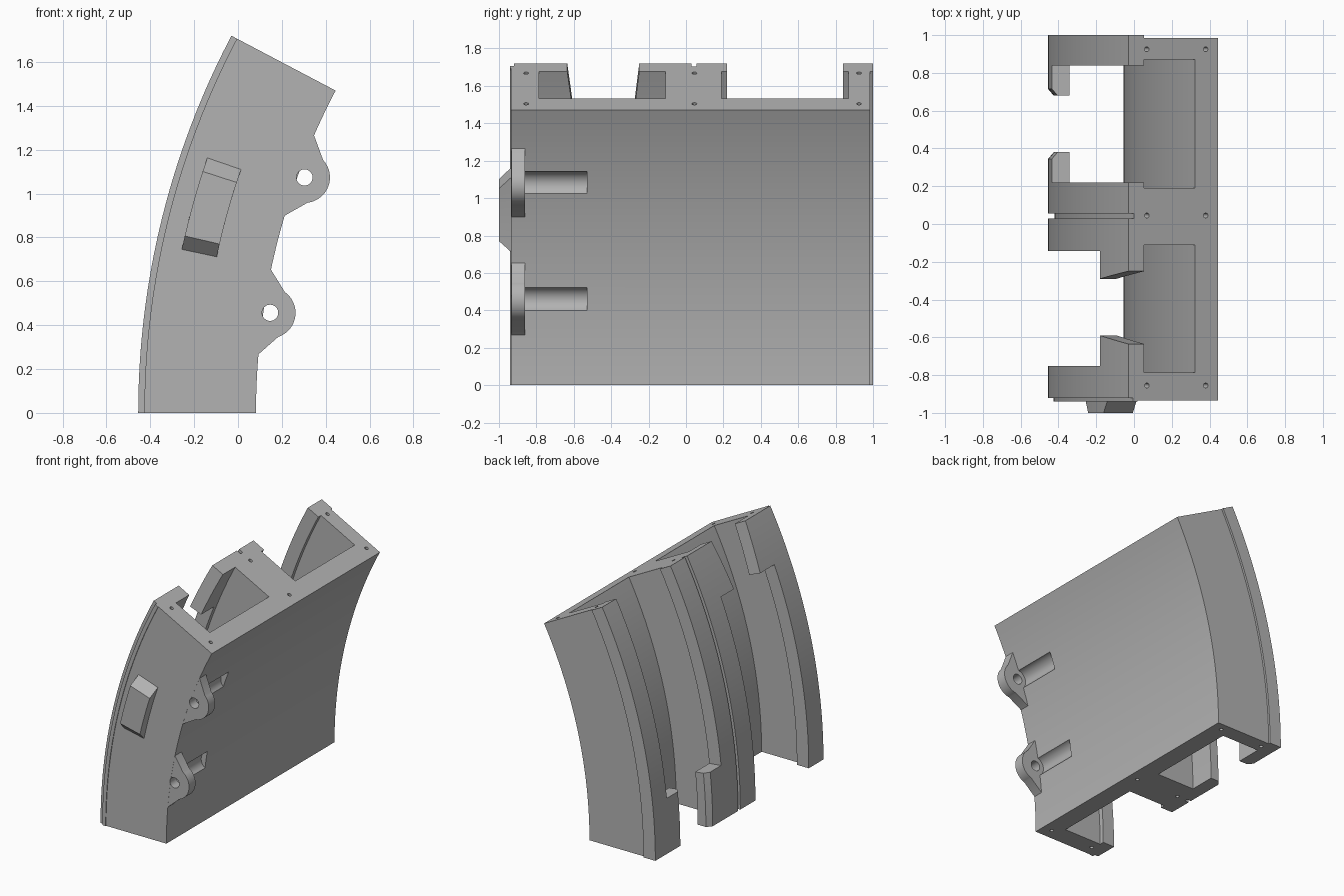
import bpy
import bmesh
from math import sin, cos, radians, pi
from mathutils import Vector

cube = bpy.data.objects.get("Cube")
if cube:
    bpy.data.objects.remove(cube, do_unlink=True)

# Arc frame: axis runs along y through x = CX, z = 0
CX, TOP = 3.238, 27.76
R_IN, R_PLATE, R_LIP, R_OUT = 3.156, 3.293, 3.598, 3.693
FRONT = -0.935

gray = bpy.data.materials.new("plain gray")
gray.use_nodes = True
color = (0.45, 0.45, 0.45, 1)
gray.diffuse_color = color
gray.node_tree.nodes["Principled BSDF"].inputs["Base Color"].default_value = color


def polar(r, y, deg):
    a = radians(deg)
    return Vector((CX - r * cos(a), y, r * sin(a)))


def loft(name, rings):
    """Solid through a list of equal-length closed rings."""
    bm = bmesh.new()
    loops = [[bm.verts.new(p) for p in ring] for ring in rings]
    n = len(loops[0])
    for a, b in zip(loops, loops[1:]):
        for i in range(n):
            j = (i + 1) % n
            bm.faces.new((a[i], a[j], b[j], b[i]))
    bm.faces.new(loops[0][::-1])
    bm.faces.new(loops[-1])
    bmesh.ops.recalc_face_normals(bm, faces=bm.faces)
    mesh = bpy.data.meshes.new(name)
    bm.to_mesh(mesh)
    bm.free()
    obj = bpy.data.objects.new(name, mesh)
    bpy.context.collection.objects.link(obj)
    mesh.materials.append(gray)
    return obj


def sweep(name, start, deg0, deg1, steps, end=None):
    """Sweep an (r, y) profile round the axis, blending to the end profile."""
    end = end or start
    rings = []
    for k in range(steps + 1):
        t = k / steps
        deg = deg0 + (deg1 - deg0) * t
        rings.append([polar(r0 + (r1 - r0) * t, y0 + (y1 - y0) * t, deg)
                      for (r0, y0), (r1, y1) in zip(start, end)])
    return loft(name, rings)


def drill(obj, location, rotation, radius, depth):
    bpy.ops.mesh.primitive_cylinder_add(vertices=32, radius=radius, depth=depth,
                                        location=location, rotation=rotation)
    cutter = bpy.context.object
    cutter.hide_render = True
    cutter.data.materials.append(gray)
    mod = obj.modifiers.new("hole", "BOOLEAN")
    mod.operation, mod.solver, mod.object = "DIFFERENCE", "EXACT", cutter
    bpy.context.view_layer.objects.active = obj
    bpy.ops.object.modifier_apply(modifier=mod.name)
    bpy.data.objects.remove(cutter, do_unlink=True)


def drill_y(obj, x, z, radius, y0, y1):
    drill(obj, (x, (y0 + y1) / 2, z), (pi / 2, 0, 0), radius, y1 - y0)


def slot(y0, y1, lip):
    """Undercut channel between two ribs."""
    return [(R_OUT, y0 + lip), (R_LIP, y0 + lip), (R_LIP, y0), (R_PLATE, y0),
            (R_PLATE, y1), (R_LIP, y1), (R_LIP, y1 - lip), (R_OUT, y1 - lip)]


# Main curved body: inner plate with three ribs and two channels
profile = [(R_IN, FRONT), (3.638, FRONT), (3.638, -0.94), (3.665, -0.94),
           (3.665, -0.92), (R_OUT, -0.92)]
profile += slot(-0.785, -0.11, 0.033)
profile += [(R_OUT, 0.03), (3.66, 0.03), (3.66, 0.055), (R_OUT, 0.055)]
profile += slot(0.19, 0.87, 0.03)
profile += [(R_OUT, 1), (R_LIP, 1), (R_LIP, 0.985), (R_IN, 0.985)]
body = sweep("curved_body", profile, 0, TOP, 40)
parts = [body]

# Lower stops in the back channel, with a chamfered outer corner
for name, wall, tip in (("back_lower_stop", 0.84, 0.68), ("middle_lower_stop", 0.22, 0.38)):
    s = 0.035 if wall > tip else -0.035
    shape = [(R_LIP, wall), (R_LIP, tip), (R_OUT - 0.03, tip), (R_OUT, tip + s), (R_OUT, wall)]
    parts.append(sweep(name, shape, 0, 6, 8))

# Upper funnel lips in the front channel, opening towards the top
for name, wall, low, high in (("middle_upper_lip", -0.143, -0.29, -0.25),
                              ("front_upper_lip", -0.752, -0.59, -0.635)):
    a, b = [[(R_LIP, wall), (R_LIP, y), (R_OUT, y), (R_OUT, wall)] for y in (low, high)]
    parts.append(sweep(name, a, 22.25, TOP, 8, b))

# Raised wedge key on the front face
key_rings = []
for y, d0, d1 in ((FRONT, 12.05, 19), (-1, 13.05, 17.95)):
    mids = [d0 + (d1 - d0) * k / 6 for k in range(7)]
    key_rings.append([polar(3.573, y, d) for d in mids] + [polar(3.41, y, d) for d in mids[::-1]])
parts.append(loft("front_key", key_rings))

# Pivot ears on the inner edge, with a pin hole and a relief groove behind
for name, deg in (("lower_ear", 8.4), ("upper_ear", 20.1)):
    c = polar(3.125, 0, deg)
    a = radians(deg)
    inward, along = Vector((cos(a), 0, -sin(a))), Vector((sin(a), 0, cos(a)))
    local = [(-0.05, -0.195), (-0.025, -0.195)]
    arc = [radians(-63 + 126 * k / 20) for k in range(21)]
    local += [(0.116 * cos(t), 0.116 * sin(t)) for t in arc]
    local += [(-0.025, 0.195), (-0.05, 0.195)]
    outline = [c + inward * u + along * v for u, v in local]
    ear = loft(name, [[p + Vector((0, y, 0)) for p in outline] for y in (-0.934, -0.86)])
    drill_y(body, c.x, c.z, 0.07, -0.86, -0.53)
    for obj in (ear, body):
        drill_y(obj, c.x, c.z, 0.037, -1.1, -0.85)
    parts.append(ear)

# Small dowel holes in both end faces
for deg in (0, TOP):
    for r in (3.23, 3.582):
        for y in (-0.855, 0.045, 0.925):
            drill(body, polar(r, y, deg), (0, radians(deg), 0), 0.013, 0.12)

# Smooth curves with crisp edges
for obj in parts:
    bpy.ops.object.select_all(action="DESELECT")
    obj.select_set(True)
    bpy.context.view_layer.objects.active = obj
    bpy.ops.object.shade_smooth_by_angle(angle=radians(20))
